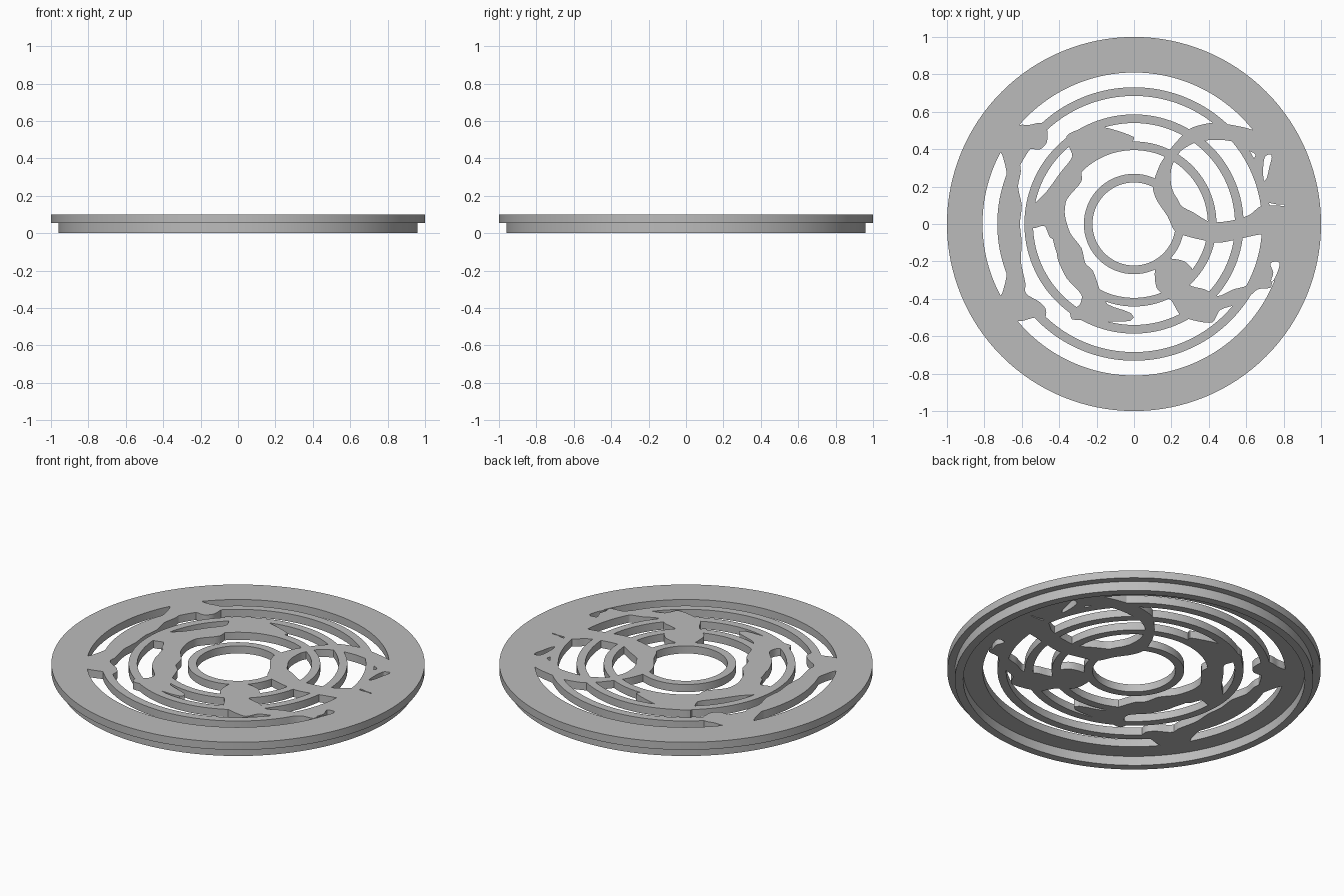
import bpy, bmesh, math
from mathutils import Vector

LOW, TOP, SEGMENTS = 0.055, 0.1, 128

cube = bpy.data.objects.get("Cube")
if cube:
    bpy.data.objects.remove(cube, do_unlink=True)

grey = bpy.data.materials.new("plain grey")
grey.use_nodes = True
colour = (0.5, 0.5, 0.5, 1)
grey.diffuse_color = colour
grey.node_tree.nodes["Principled BSDF"].inputs["Base Color"].default_value = colour


def finish(name, bm):
    """Turn a bmesh into an object with consistent normals."""
    bmesh.ops.recalc_face_normals(bm, faces=bm.faces[:])
    mesh = bpy.data.meshes.new(name)
    bm.to_mesh(mesh)
    bm.free()
    mesh.materials.append(grey)
    obj = bpy.data.objects.new(name, mesh)
    bpy.context.collection.objects.link(obj)
    return obj


def revolve(name, profile):
    """Closed (radius, height) profile swept around the z axis."""
    bm = bmesh.new()
    loops = []
    for i in range(SEGMENTS):
        angle = math.tau * i / SEGMENTS
        loops.append([bm.verts.new((r * math.cos(angle), r * math.sin(angle), z))
                      for r, z in profile])
    for i, loop in enumerate(loops):
        following = loops[(i + 1) % SEGMENTS]
        for j in range(len(profile)):
            k = (j + 1) % len(profile)
            bm.faces.new((loop[j], following[j], following[k], loop[k]))
    return finish(name, bm)


def ring(name, inner, outer):
    return revolve(name, [(inner, LOW), (outer, LOW), (outer, TOP), (inner, TOP)])


def rounded(points, steps=4):
    """Smooth closed outline through the points, tension softened at corners."""
    pts = [Vector(p) for p in points]
    n = len(pts)
    result = []
    for i in range(n):
        a, b, c, d = (pts[(i + k) % n] for k in (-1, 0, 1, 2))
        span = (c - b).length
        start = (c - a).normalized() * span * 0.7
        end = (d - b).normalized() * span * 0.7
        for s in range(steps):
            t = s / steps
            u = 1 - t
            result.append(b * (u * u * (1 + t + t)) + c * (t * t * (1 + u + u))
                          + start * (t * u * u) - end * (t * t * u))
    return result


def slab(name, points, bottom=LOW, top=TOP):
    """Flat prism with a smooth freeform outline."""
    bm = bmesh.new()
    outline = rounded(points)
    lower = [bm.verts.new((p.x, p.y, bottom)) for p in outline]
    upper = [bm.verts.new((p.x, p.y, top)) for p in outline]
    bm.faces.new(lower)
    bm.faces.new(upper)
    for i in range(len(outline)):
        j = (i + 1) % len(outline)
        bm.faces.new((lower[i], lower[j], upper[j], upper[i]))
    return finish(name, bm)


def combine(base, other, operation):
    modifier = base.modifiers.new("combine", 'BOOLEAN')
    modifier.operation = operation
    modifier.solver = 'MANIFOLD'
    modifier.object = other
    bpy.context.view_layer.objects.active = base
    bpy.ops.object.modifier_apply(modifier=modifier.name)
    bpy.data.objects.remove(other, do_unlink=True)


# Outer rim with its overhanging flange and lower lip
grate = revolve("round_grate", [
    (.81, LOW), (.81, TOP), (1, TOP), (1, LOW),
    (.96, LOW), (.96, 0), (.915, 0), (.915, LOW)])

# Concentric rings
parts = [ring("ring", inner, inner + .046) for inner in (.222, .395, .54, .685)]

# Left outer bridge, running from the upper to the lower corner
parts.append(slab("left_bridge", [
    (-.7, .5), (-.61, .53), (-.56, .53), (-.51, .54), (-.47, .53), (-.465, .44),
    (-.5, .4), (-.57, .4), (-.61, .36), (-.605, .28), (-.62, .2), (-.6, .1),
    (-.61, 0), (-.6, -.1), (-.605, -.2), (-.58, -.32), (-.58, -.37), (-.5, -.42),
    (-.47, -.46), (-.48, -.51), (-.53, -.5), (-.61, -.52), (-.7, -.5),
    (-.74, -.42), (-.705, -.37), (-.68, -.26), (-.7, 0), (-.68, .26),
    (-.705, .37), (-.74, .42)]))

# Left inner web with its two pointed tails
parts.append(slab("left_web", [
    (0, .465), (-.15, .515), (-.22, .51), (-.31, .5), (-.36, .47), (-.35, .42),
    (-.33, .36), (-.39, .28), (-.47, .17), (-.53, .11), (-.56, .05), (-.54, -.02),
    (-.48, -.01), (-.45, -.07), (-.41, -.1), (-.41, -.18), (-.36, -.29),
    (-.28, -.38), (-.29, -.43), (-.34, -.47), (-.33, -.51), (-.25, -.51),
    (-.15, -.52), (0, -.5), (-.14, -.43), (-.18, -.36), (-.22, -.25),
    (-.26, -.21), (-.28, -.13), (-.34, -.05), (-.37, .05), (-.36, .13),
    (-.28, .23), (-.28, .31), (-.2, .36), (-.1, .42), (-.01, .44)]))

# Upper right arm, curling inward and back out to the rim
parts.append(slab("upper_arm", [
    (.64, .5), (.52, .53), (.41, .54), (.3, .51), (.21, .42), (.14, .32),
    (.1, .2), (.12, .13), (.18, .04), (.22, -.04), (.3, -.07), (.45, -.1),
    (.56, -.08), (.68, -.055), (.85, -.05), (.85, .08), (.68, .095), (.62, .05),
    (.53, .02), (.41, .01), (.32, .06), (.25, .1), (.2, .2), (.2, .3),
    (.25, .39), (.34, .44), (.45, .45), (.53, .44), (.59, .4), (.65, .37),
    (.62, .32), (.67, .24), (.68, .13), (.85, .12), (.8, .38)]))

# Lower right arm, ending in a knob near the centre
parts.append(slab("lower_arm", [
    (.12, -.2), (.19, -.185), (.27, -.2), (.315, -.25), (.29, -.32), (.38, -.35),
    (.45, -.385), (.53, -.35), (.6, -.33), (.65, -.27), (.67, -.2), (.68, -.1),
    (.7, 0), (.85, 0), (.85, -.2), (.79, -.27), (.74, -.31), (.73, -.34),
    (.66, -.35), (.58, -.42), (.46, -.46), (.42, -.525), (.34, -.52),
    (.25, -.49), (.2, -.41), (.12, -.34)]))

for part in parts:
    combine(grate, part, 'UNION')

# Small slots beside the right rim
slots = [
    slab("slot", [(.7, .36), (.735, .37), (.725, .31), (.7, .23), (.69, .28)], -1, 1),
    slab("slot", [(.73, -.21), (.775, -.205), (.77, -.25), (.735, -.31), (.745, -.26)], -1, 1)]
for slot in slots:
    combine(grate, slot, 'DIFFERENCE')

# Smooth the round walls, keep the edges crisp
bpy.ops.object.select_all(action='DESELECT')
grate.select_set(True)
bpy.context.view_layer.objects.active = grate
bpy.ops.object.shade_smooth_by_angle(angle=math.radians(30))
